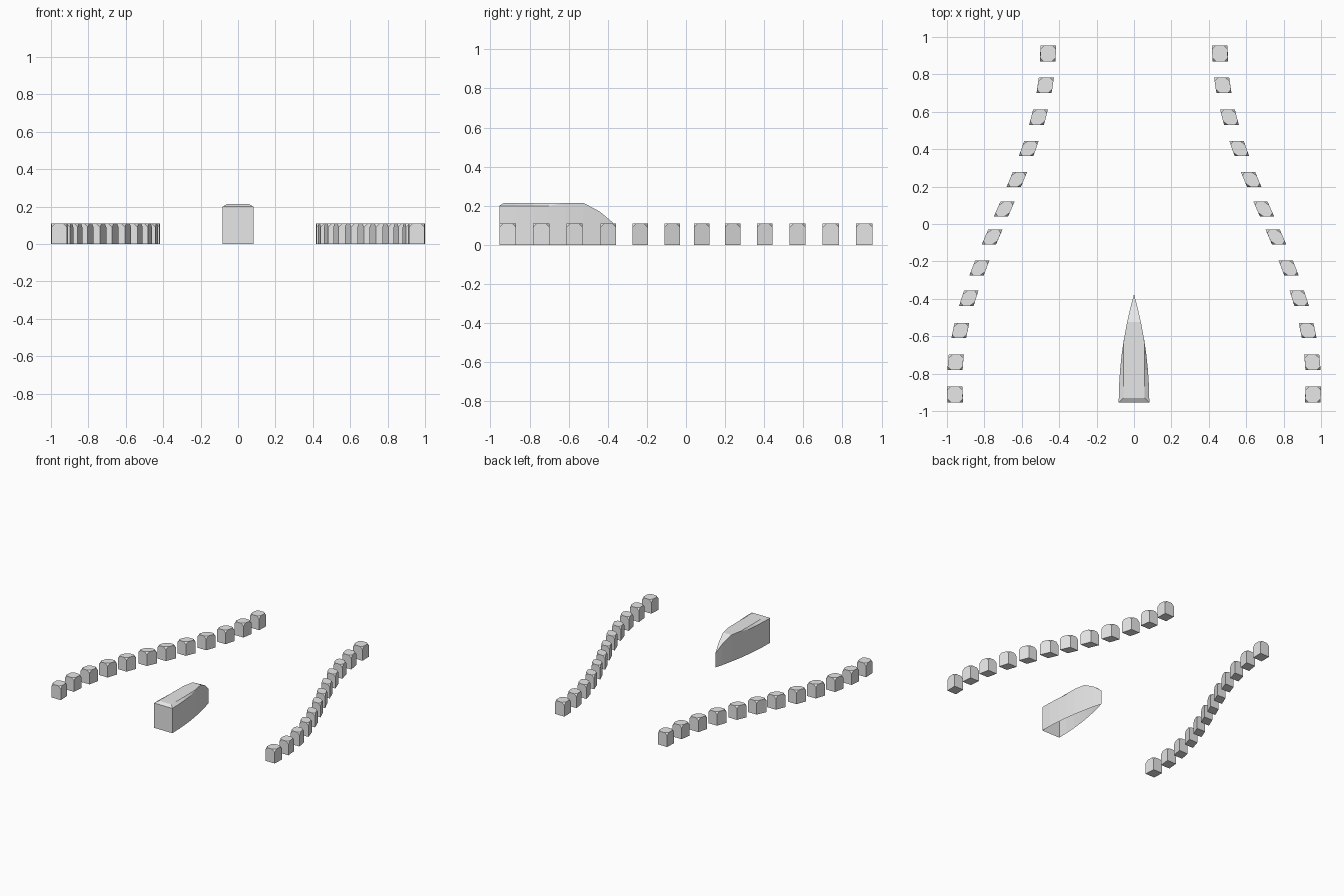
import bpy
import bmesh
import math

default = bpy.data.objects.get("Cube")
if default:
    bpy.data.objects.remove(default, do_unlink=True)

# Single light grey material
grey = bpy.data.materials.new("light_grey")
grey.use_nodes = True
grey.diffuse_color = (0.8, 0.8, 0.8, 1)
grey.node_tree.nodes["Principled BSDF"].inputs["Base Color"].default_value = (0.8, 0.8, 0.8, 1)


def finish(bm, name):
    mesh = bpy.data.meshes.new(name)
    bmesh.ops.recalc_face_normals(bm, faces=bm.faces)
    bm.to_mesh(mesh)
    bm.free()
    mesh.materials.append(grey)
    obj = bpy.data.objects.new(name, mesh)
    bpy.context.collection.objects.link(obj)
    return obj


def row_curve(y):
    """Sideways distance of a block row from the centre line."""
    return 0.709 - 0.25 * math.sin(1.75 * (y - 0.045))


# Blocks with clipped top corners, sheared to follow the curved row
BLOCK_HEIGHT = 0.11
BLOCK_CENTRES = (-0.912, -0.74, -0.57, -0.397, -0.235, -0.07,
                 0.08, 0.238, 0.403, 0.571, 0.741, 0.912)


def block(name, side, centre):
    half = 0.038 + 0.004 * centre ** 2
    bm = bmesh.new()
    bmesh.ops.create_cube(bm, size=1)
    for v in bm.verts:
        v.co.x *= 2 * half
        v.co.y *= 2 * half + 0.003
        v.co.z = (v.co.z + 0.5) * BLOCK_HEIGHT
    top = [v for v in bm.verts if v.co.z > BLOCK_HEIGHT / 2]
    bmesh.ops.bevel(bm, geom=top, offset=0.02, offset_type='OFFSET',
                    segments=1, affect='VERTICES')
    for v in bm.verts:
        v.co.y += centre
        v.co.x = side * (v.co.x + row_curve(v.co.y))
    finish(bm, name)


for label, side in (("left", 1), ("right", -1)):
    for i, centre in enumerate(BLOCK_CENTRES):
        block(f"{label}_row_block_{i + 1}", side, centre)

# Wedge hull: lofted along y, open underneath, pointed at the back
STERN, TIP, HULL_HALF, DECK_HALF = -0.955, -0.375, 0.082, 0.056
# Stations: y, deck height, height of the side's upper edge
STATIONS = ((STERN, 0.215, 0.2), (-0.87, 0.215, 0.2), (-0.78, 0.215, 0.2),
            (-0.7, 0.215, 0.2), (-0.62, 0.215, 0.215), (-0.525, 0.215, 0.215),
            (-0.44, 0.17, 0.17), (TIP, 0.115, 0.115))

bm = bmesh.new()
sections = []
for y, deck, edge in STATIONS:
    s = (y - STERN) / (TIP - STERN)
    w = HULL_HALF * (1 - s * s)
    d = min(w, DECK_HALF)
    deck_y = y + 0.025 if y == STERN else y
    sections.append([bm.verts.new(p) for p in (
        (-w, y, 0), (-w, y, edge), (-d, deck_y, deck),
        (d, deck_y, deck), (w, y, edge), (w, y, 0))])
for a, b in zip(sections, sections[1:]):
    for j in range(5):
        bm.faces.new((a[j], a[j + 1], b[j + 1], b[j]))
first = sections[0]
bm.faces.new((first[0], first[1], first[4], first[5]))
bm.faces.new(first[1:5])
bmesh.ops.remove_doubles(bm, verts=bm.verts, dist=0.0005)
finish(bm, "wedge_hull")
